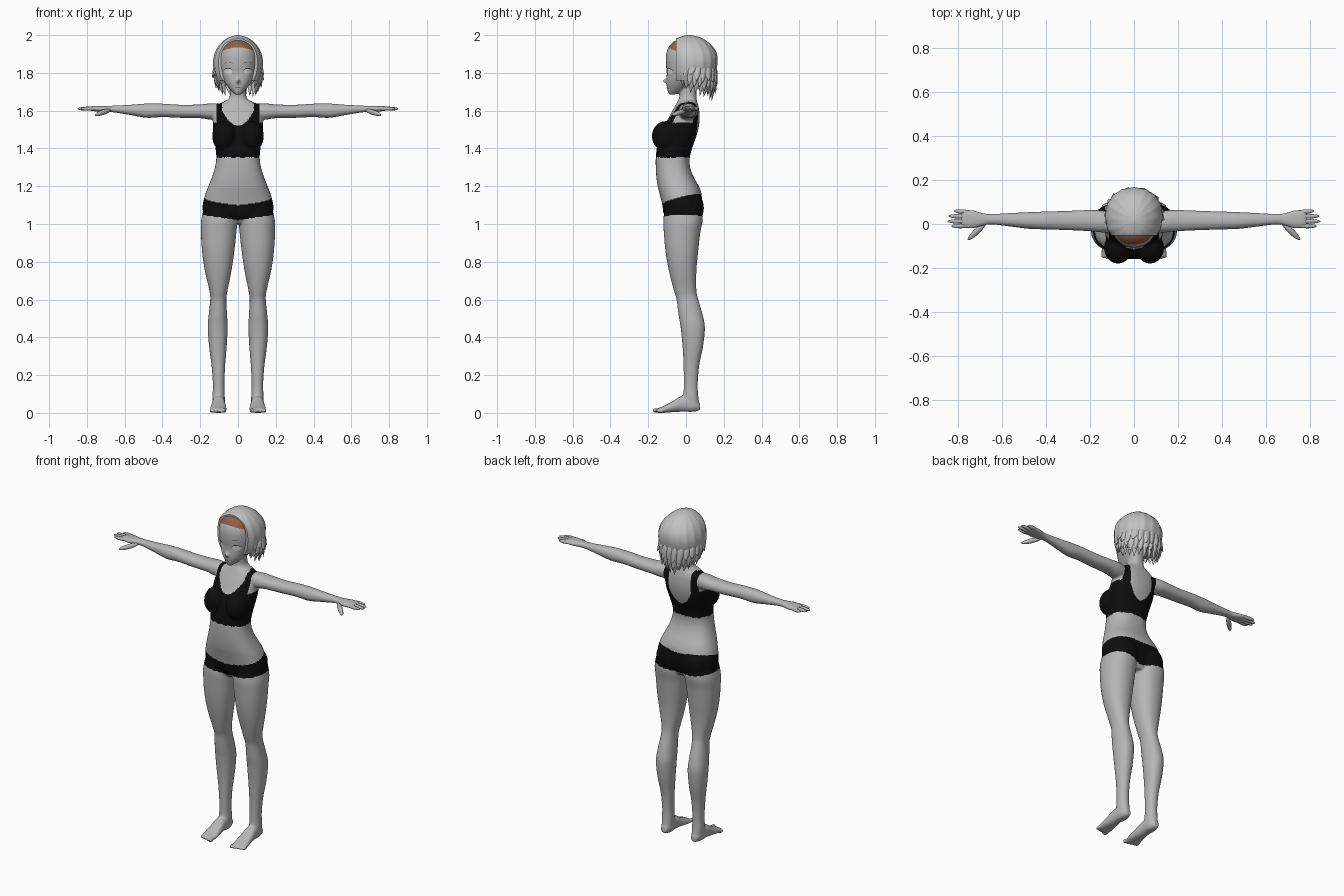
import bpy
import bmesh
import math
import random
from mathutils import Vector, Matrix
from mathutils.bvhtree import BVHTree

if "Cube" in bpy.data.objects:
    bpy.data.objects.remove(bpy.data.objects["Cube"], do_unlink=True)
random.seed(4)
BOTH = (1, -1)


def material(name, rgb):
    mat = bpy.data.materials.new(name)
    mat.use_nodes = True
    mat.diffuse_color = (*rgb, 1)
    shader = next(n for n in mat.node_tree.nodes if n.type == 'BSDF_PRINCIPLED')
    shader.inputs["Base Color"].default_value = (*rgb, 1)
    shader.inputs["Roughness"].default_value = 0.6
    return mat


skin = material("skin grey", (0.47, 0.47, 0.47))
hair = material("hair light grey", (0.54, 0.54, 0.54))
cloth = material("black cloth", (0.004, 0.004, 0.004))
brown = material("brown hairline", (0.27, 0.12, 0.065))
white = material("eye white", (0.75, 0.75, 0.75))
dark = material("lash dark grey", (0.04, 0.04, 0.04))


def power(value, p):
    return math.copysign(abs(value) ** (2 / p), value)


def loft(bm, sections, axis='z', sides=(1,), p=2.2, n=40, ridge=0):
    """Smooth closed skin through sections (t, low u, high u, low v, high v)."""
    pts = [Vector(s) for s in sections]
    path = []
    for i in range(len(pts) - 1):
        a, b, c, d = pts[max(i - 1, 0)], pts[i], pts[i + 1], pts[min(i + 2, len(pts) - 1)]
        for k in range(5):
            t = k / 5
            path.append((b * 2 + (c - a) * t + (a * 2 - b * 5 + c * 4 - d) * t ** 2
                         + (b * 3 - a - c * 3 + d) * t ** 3) / 2)
    path.append(pts[-1])
    for side in sides:
        rings = []
        for t, u0, u1, v0, v1 in path:
            ring = []
            for k in range(n):
                ang = math.tau * k / n
                grow = 1 - ridge * abs(math.sin(ang * 8))
                u = (u0 + u1) / 2 + (u1 - u0) / 2 * grow * power(math.cos(ang), p)
                v = (v0 + v1) / 2 + (v1 - v0) / 2 * grow * power(math.sin(ang), p)
                x, y, z = {'z': (u, v, t), 'y': (u, t, v), 'x': (t, u, v)}[axis]
                ring.append(bm.verts.new((x * side, y, z)))
            rings.append(ring)
        for low, high in zip(rings, rings[1:]):
            for k in range(n):
                j = (k + 1) % n
                bm.faces.new((low[k], low[j], high[j], high[k]))
        bm.faces.new(rings[0])
        bm.faces.new(rings[-1])


def symmetric(sections):
    return [(z, -w, w, f, b) for z, w, f, b in sections]


def blob(bm, centre, radii, sides=(1,), rotation=None):
    for s in sides:
        rot = rotation.to_matrix().to_4x4() if rotation else Matrix()
        mat = (Matrix.Diagonal((s, 1, 1, 1)) @ Matrix.Translation(centre) @ rot
               @ Matrix.Diagonal((*radii, 1)))
        bmesh.ops.create_uvsphere(bm, u_segments=20, v_segments=14, radius=1, matrix=mat)


def finger(bm, start, end, radius, sides=BOTH):
    a, b = Vector(start), Vector(end)
    blob(bm, (a + b) / 2, (radius, radius, (b - a).length / 2), sides,
         (b - a).to_track_quat('Z', 'Y'))


def finish(bm, name, mats):
    bmesh.ops.recalc_face_normals(bm, faces=bm.faces)
    mesh = bpy.data.meshes.new(name)
    bm.to_mesh(mesh)
    bm.free()
    obj = bpy.data.objects.new(name, mesh)
    for mat in mats:
        mesh.materials.append(mat)
    bpy.context.collection.objects.link(obj)
    bpy.ops.object.select_all(action='DESELECT')
    obj.select_set(True)
    bpy.context.view_layer.objects.active = obj
    bpy.ops.object.shade_smooth_by_angle(angle=math.radians(50))
    return obj


# Torso and neck, then bust and seat
bm = bmesh.new()
loft(bm, symmetric([
    (1.0, .06, -.08, .05), (1.03, .12, -.105, .068), (1.06, .18, -.12, .078),
    (1.1, .187, -.125, .084), (1.16, .172, -.14, .082), (1.2, .157, -.15, .068),
    (1.25, .137, -.157, .04), (1.3, .122, -.16, .022), (1.35, .115, -.16, .02),
    (1.4, .119, -.155, .032), (1.45, .126, -.145, .05), (1.5, .132, -.125, .065),
    (1.55, .133, -.098, .072), (1.6, .125, -.072, .07), (1.63, .11, -.055, .064),
    (1.65, .07, -.045, .058), (1.67, .046, -.036, .056), (1.72, .041, -.034, .055),
    (1.78, .04, -.034, .052)]), p=2.4)
blob(bm, (.073, -.108, 1.465), (.064, .073, .08), BOTH)
blob(bm, (.085, .03, 1.085), (.085, .065, .085), BOTH)

# Head and nose
loft(bm, symmetric([
    (1.685, .012, -.09, -.06), (1.7, .03, -.096, -.02), (1.73, .057, -.102, .03),
    (1.76, .077, -.104, .07), (1.8, .093, -.102, .1), (1.85, .102, -.107, .12),
    (1.9, .1, -.105, .12), (1.94, .086, -.09, .11), (1.97, .055, -.058, .085),
    (1.985, .02, -.01, .05)]))
blob(bm, (0, -.104, 1.757), (.009, .018, .013))

# Legs
loft(bm, [
    (1.1, .02, .175, -.11, .085), (1.02, .005, .195, -.12, .088),
    (.95, .009, .196, -.117, .075), (.85, .02, .19, -.108, .064),
    (.75, .035, .175, -.09, .055), (.65, .055, .152, -.065, .055),
    (.6, .062, .147, -.05, .065), (.52, .058, .155, -.04, .088),
    (.45, .055, .16, -.028, .1), (.35, .06, .153, -.018, .09),
    (.25, .068, .14, -.013, .07), (.15, .072, .133, -.012, .062),
    (.09, .07, .135, -.015, .065), (.04, .07, .132, -.03, .07),
    (.01, .078, .122, -.02, .06)], sides=BOTH)

# Feet and toes
loft(bm, [
    (.074, .085, .118, .015, .05), (.04, .07, .133, .006, .08), (-.02, .069, .137, .006, .09),
    (-.07, .063, .143, .004, .062), (-.12, .06, .148, 0, .036), (-.15, .064, .144, 0, .025)],
    axis='y', sides=BOTH)
for k in range(5):
    r = .013 if k == 0 else .0095
    blob(bm, (.072 + .0175 * k, -.157 + .005 * k, r), (r * .9, .02, r), BOTH)

# Arms and palms
loft(bm, [
    (.08, -.04, .05, 1.55, 1.638), (.15, -.038, .062, 1.553, 1.638),
    (.2, -.033, .064, 1.56, 1.633), (.3, -.028, .06, 1.562, 1.631),
    (.4, -.025, .057, 1.566, 1.637), (.48, -.022, .054, 1.562, 1.638),
    (.56, -.012, .05, 1.575, 1.632), (.65, -.002, .046, 1.59, 1.627),
    (.69, -.008, .05, 1.592, 1.626), (.73, -.02, .062, 1.594, 1.626),
    (.77, -.018, .065, 1.598, 1.624), (.787, -.012, .06, 1.602, 1.62)],
    axis='x', sides=BOTH)

# Fuse the parts into one continuous skin
rough = finish(bm, "rough_body", [skin])
remesh = rough.modifiers.new("fuse", 'REMESH')
remesh.mode = 'VOXEL'
remesh.voxel_size = .0055
soften = rough.modifiers.new("soften", 'SMOOTH')
soften.factor = .5
soften.iterations = 5
fused = bpy.data.meshes.new_from_object(
    rough.evaluated_get(bpy.context.evaluated_depsgraph_get()))
bpy.data.objects.remove(rough, do_unlink=True)


def body_colour(x, y, z):
    """0 skin, 1 cloth, 2 hairline."""
    x = abs(x)
    shorts_low = 1.02 + .15 * x
    shorts_high = 1.1 + .12 * x + .24 * (y + .12)
    if shorts_low < z < shorts_high:
        return 1
    if 1.353 < z < 1.66:
        bottom, wide = (1.52, .083) if y < .01 else (1.44, .074)
        scoop = wide * math.sqrt(min(1, max(0, z - bottom) / .08))
        arm_hole = z > 1.535 and x > .114
        return 0 if x < scoop or arm_hole else 1
    return 2 if y < -.03 and z > 1.935 - 2.5 * x * x else 0


bm = bmesh.new()
bm.from_mesh(fused)
for face in bm.faces:
    face.material_index = body_colour(*face.calc_center_median())
surface = BVHTree.FromBMesh(bm)
finish(bm, "body", [skin, cloth, brown])

# Fingers and thumbs
bm = bmesh.new()
for base, tip_x, tip_y in ((-.008, .832, -.01), (.013, .85, .012),
                           (.034, .846, .036), (.052, .82, .06)):
    finger(bm, (.74, base, 1.611), (tip_x, tip_y, 1.61), .0105)
finger(bm, (.675, .005, 1.604), (.757, -.072, 1.577), .0135)
finish(bm, "fingers", [skin])


def plate(name, mat, centre_x, half, low, high, sides=BOTH):
    """Thin patch laid on the face between two outline curves."""
    bm = bmesh.new()
    for s in sides:
        rows = []
        for i in range(17):
            u = -.98 + 1.96 * i / 16
            row = []
            for v in (0, .25, .5, .75, 1):
                x, z = s * (centre_x + half * u), low(u) + (high(u) - low(u)) * v
                hit = surface.ray_cast(Vector((x, -.4, z)), Vector((0, 1, 0)))[0]
                row.append(bm.verts.new((x, (hit.y if hit else -.09) - .002, z)))
            rows.append(row)
        for a, b in zip(rows, rows[1:]):
            for k in range(4):
                bm.faces.new((a[k], b[k], b[k + 1], a[k + 1]))
    finish(bm, name, [mat])


def arch(u):
    return math.sqrt(1 - u * u)


# Eyes, lashes, brows and mouth
plate("eyes", white, .052, .022, lambda u: 1.807 - .014 * arch(u), lambda u: 1.807 + .015 * arch(u))
plate("lashes", dark, .052, .024, lambda u: 1.807 + .015 * arch(u), lambda u: 1.808 + .019 * arch(u))
plate("brows", dark, .052, .024, lambda u: 1.848 + .006 * arch(u), lambda u: 1.848 + .008 * arch(u))
plate("mouth", dark, 0, .014, lambda u: 1.724 - .002 * arch(u), lambda u: 1.725, (1,))

# Hair cap, cut flat behind the hairline
bm = bmesh.new()
loft(bm, symmetric([
    (1.76, .112, -.08, .137), (1.8, .126, -.095, .156), (1.86, .132, -.1, .168),
    (1.91, .121, -.1, .16), (1.95, .097, -.085, .132), (1.98, .062, -.055, .092),
    (1.994, .032, -.02, .056), (2.0, .003, .01, .02)]), n=96, ridge=.025)
bmesh.ops.bisect_plane(bm, geom=bm.verts[:] + bm.edges[:] + bm.faces[:],
                       plane_co=(0, -.052, 0), plane_no=(0, -1, 0), clear_outer=True)
bmesh.ops.holes_fill(bm, edges=[e for e in bm.edges if e.is_boundary], sides=0)
finish(bm, "hair_cap", [hair])


def lock(bm, ang, tip_z, flare, width):
    """Pointed strand hanging from the cap at an angle measured from the front."""
    out = Vector((math.sin(ang), -math.cos(ang), 0))
    along = Vector((out.y, -out.x, 0))
    rings = []
    for t, size in ((0, .5), (.25, 1), (.5, .95), (.75, .6), (1, .04)):
        reach = .95 + (flare - .95) * t * t
        centre = Vector((.125 * out.x * reach, .045 + .113 * out.y * reach,
                         1.84 + (tip_z - 1.84) * t)) + along * .012 * t * t
        rings.append([bm.verts.new(centre + along * width * size * math.cos(a)
                                   + out * .012 * size * math.sin(a))
                      for a in (math.tau * k / 8 for k in range(8))])
    for a, b in zip(rings, rings[1:]):
        for k in range(8):
            j = (k + 1) % 8
            bm.faces.new((a[k], a[j], b[j], b[k]))
    bm.faces.new(rings[0])
    bm.faces.new(rings[-1])


# Hanging locks in three layers, from outer short to inner long
bm = bmesh.new()
for count, drop, flare in ((17, .07, 1.1), (19, .03, .97), (17, 0, .78)):
    for k in range(count):
        ang = math.radians(52 + 256 * k / (count - 1))
        tip = 1.66 + drop + .04 * (1 + math.cos(ang)) + random.uniform(-.012, .015)
        lock(bm, ang, tip, flare + random.uniform(-.04, .04), random.uniform(.017, .024))
finish(bm, "hair_locks", [hair])
